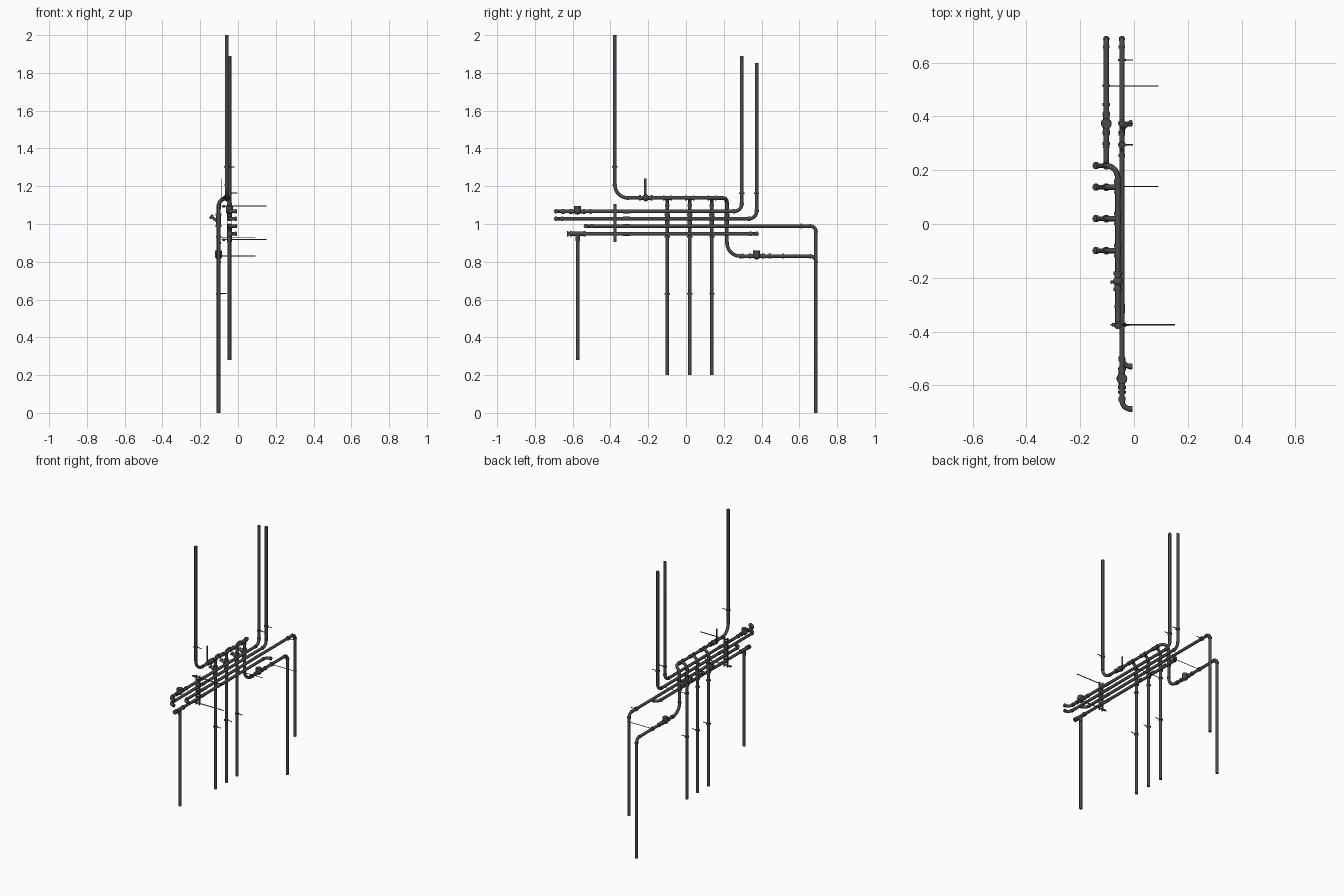
import bpy, math
from mathutils import Vector as V

if "Cube" in bpy.data.objects:
    bpy.data.objects.remove(bpy.data.objects["Cube"])

R = 0.0098          # pipe radius
XM, XT, XD = -0.045, -0.06, -0.103   # bank of four, top main, drop pipes
DROPS = (-0.099, 0.02, 0.137)        # y of the three drops

# dark grey paint used on everything
dark = bpy.data.materials.new("dark_grey")
dark.diffuse_color = (0.07, 0.07, 0.07, 1)
dark.use_nodes = True
dark.node_tree.nodes["Principled BSDF"].inputs["Base Color"].default_value = dark.diffuse_color


def mesh_from_curve(name, pts, radius, res=2):
    cu = bpy.data.curves.new(name, 'CURVE')
    cu.dimensions = '3D'
    cu.bevel_depth = radius
    cu.bevel_resolution = res
    cu.use_fill_caps = True
    sp = cu.splines.new('POLY')
    sp.points.add(len(pts) - 1)
    for p, co in zip(sp.points, pts):
        p.co = (*co, 1)
    ob = bpy.data.objects.new(name, cu)
    bpy.context.collection.objects.link(ob)
    bpy.ops.object.select_all(action='DESELECT')
    ob.select_set(True)
    bpy.context.view_layer.objects.active = ob
    bpy.ops.object.convert(target='MESH')
    bpy.ops.object.shade_smooth_by_angle(angle=math.radians(50))
    return bpy.context.object


def rod(name, a, b, radius=0.002, res=2):
    return mesh_from_curve(name, [V(a), V(b)], radius, res)


def collar(name, p, d, length=0.01, radius=0.012):
    p, d = V(p), V(d).normalized() * length / 2
    return rod(name, p - d, p + d, radius, 3)


# pipe run with rounded corners and a collar at each end of each bend
def pipe(name, corners, radii):
    c = [V(p) for p in corners]
    pts = [c[0]]
    for i, r in enumerate(radii, 1):
        a, b = (c[i - 1] - c[i]).normalized(), (c[i + 1] - c[i]).normalized()
        cen = c[i] + (a + b) * r
        for k in range(9):
            t = math.pi / 2 * k / 8
            pts.append(cen - b * r * math.cos(t) - a * r * math.sin(t))
        for d in (a, b):
            collar(name + "_collar", c[i] + d * r, d)
    pts.append(c[-1])
    return mesh_from_curve(name, pts, R, 3)


# ring clip, with a thin stem towards the wall (+x)
def clip(p, d, reach=0.042, thick=0.0025):
    collar("clip_ring", p, d, 0.008, 0.0145)
    if reach:
        rod("clip_stem", p, V(p) + V((reach, 0, 0)), thick)


def ball(name, p, r):
    bpy.ops.mesh.primitive_uv_sphere_add(segments=20, ring_count=12, radius=r, location=p)
    bpy.context.object.name = name
    bpy.ops.object.shade_smooth_by_angle()


def box(name, p, size):
    bpy.ops.mesh.primitive_cube_add(size=1, location=p)
    ob = bpy.context.object
    ob.name = name
    ob.scale = size


Y, Z, X = V((0, 1, 0)), V((0, 0, 1)), V((1, 0, 0))

# top main: riser and run, sweeping offset elbow, lower run and long drop
P = [V((XT, 0.165, 1.138)), V((XT, 0.217, 1.138)), V((XD, 0.217, 1.138)), V((XD, 0.217, 1.085))]
pipe("top_main_upper", [(XT, -0.377, 2), (XT, -0.377, 1.138), P[0]], [0.07])
elbow = []
for k in range(15):
    t = k / 14
    w = ((1 - t) ** 3, 3 * t * (1 - t) ** 2, 3 * t * t * (1 - t), t ** 3)
    elbow.append(sum((p * f for p, f in zip(P, w)), V()))
mesh_from_curve("top_main_elbow", elbow, R * 1.05, 3)
collar("elbow_collar", P[0], Y)
collar("elbow_collar", P[3], Z)
pipe("top_main_lower", [P[3], (XD, 0.217, 0.83), (XD, 0.688, 0.83), (XD, 0.688, 0)], [0.07, 0.03])

# bank of four parallel pipes
pipe("riser_pipe_upper", [(-0.005, -0.688, 1.067), (XM, -0.688, 1.067), (XM, 0.295, 1.067), (XM, 0.295, 1.89)], [0.033, 0.04])
pipe("riser_pipe_lower", [(-0.005, -0.688, 1.028), (XM, -0.688, 1.028), (XM, 0.374, 1.028), (XM, 0.374, 1.853)], [0.033, 0.04])
pipe("return_pipe", [(-0.005, -0.53, 0.989), (XM, -0.53, 0.989), (XM, 0.688, 0.989), (XM, 0.688, 0.28)], [0.033, 0.03])
pipe("bottom_pipe", [(XM, -0.63, 0.948), (XM, 0.374, 0.948), (-0.005, 0.374, 0.948)], [0.033])

# bottom pipe tee, drop and end cap
rod("bottom_drop", (XM, -0.573, 0.948), (XM, -0.573, 0.28), R, 3)
collar("bottom_tee", (XM, -0.573, 0.948), Y, 0.07, 0.012)
collar("bottom_tee_leg", (XM, -0.573, 0.926), Z, 0.03, 0.012)
for y in (-0.608, -0.538, -0.626):
    collar("bottom_pipe_collar", (XM, y, 0.948), Y, 0.01, 0.0145)

# three drops from the top main, with tees and clips
for y in DROPS:
    pipe("drop_pipe", [(XT, y, 1.138), (XD, y, 1.138), (XD, y, 0.2)], [0.041])
    collar("drop_tee", (XT, y, 1.138), Y, 0.045, 0.012)
    for s in (-0.02, 0.02):
        collar("drop_tee_rim", (XT, y + s, 1.138), Y, 0.008, 0.014)
    clip((XD, y, 0.632), Z)
    clip((XD, y, 0.933), Z, 0)

# slanted valves on the drops and on the main
for y in DROPS + (0.217,):
    collar("slant_valve_body", (XD, y, 1.02), Z, 0.06, 0.0125)
    for s in (-0.03, 0.03):
        collar("slant_valve_rim", (XD, y, 1.02 + s), Z, 0.01, 0.015)
    a, d = V((XD, y, 1.01)), V((-0.8, 0, 0.6))
    rod("slant_valve_neck", a, a + d * 0.045, 0.008, 3)
    collar("slant_valve_knob", a + d * 0.048, d, 0.012, 0.013)

# lever valve on the top main
ball("lever_valve_body", (XT, -0.213, 1.138), 0.018)
collar("lever_valve_sleeve", (XT, -0.213, 1.138), Y, 0.06, 0.012)
for s in (-0.03, 0.03):
    collar("lever_valve_rim", (XT, -0.213 + s, 1.138), Y, 0.012, 0.0155)
rod("lever_stem", (XT, -0.216, 1.138), (-0.087, -0.216, 1.138), 0.006)
box("lever_handle", (-0.086, -0.216, 1.19), (0.003, 0.013, 0.1))

# round meters
for x, y, z in ((XD, 0.374, 0.83), (XM, -0.575, 1.067)):
    ball("meter_body", (x, y, z + 0.002), 0.02)
    collar("meter_cap", (x, y, z + 0.018), Z, 0.022, 0.019)
    for s in (-0.075, -0.035, 0.035, 0.07):
        collar("meter_union", (x, y + s, z), Y, 0.012, 0.0135)
    collar("meter_sleeve", (x, y, z), Y, 0.09, 0.0115)

# couplings along the bank
for z in (1.067, 1.028, 0.989, 0.948):
    collar("coupling", (XM, -0.315, z), Y, 0.035, 0.0113)

# clips with short stems
clip((XT, -0.377, 1.302), Z)
clip((XM, 0.295, 1.163), Z)
clip((XM, 0.374, 1.163), Z)
clip((XM, 0.61, 0.989), Y)

# long threaded wall rods
clip((XD, 0.514, 0.83), Y, 0.195, 0.002)
rod("wall_rod", (-0.09, 0.14, 0.93), (0.092, 0.14, 0.93), 0.002)
for z in (1.095, 0.917):
    rod("wall_rod", (-0.088, -0.375, z), (0.152, -0.375, z), 0.003)
    collar("wall_rod_nut", (-0.075, -0.375, z), X, 0.012, 0.007)

# clamp rails holding the bank of four
for x in (XM - 0.012, XM + 0.012):
    box("clamp_rail", (x, -0.375, 1.006), (0.005, 0.016, 0.2))
for z in (1.067, 1.028, 0.989, 0.948):
    collar("clamp_block", (XM, -0.375, z), Y, 0.014, 0.014)

# paint all parts
for ob in bpy.context.collection.objects:
    ob.data.materials.clear()
    ob.data.materials.append(dark)
